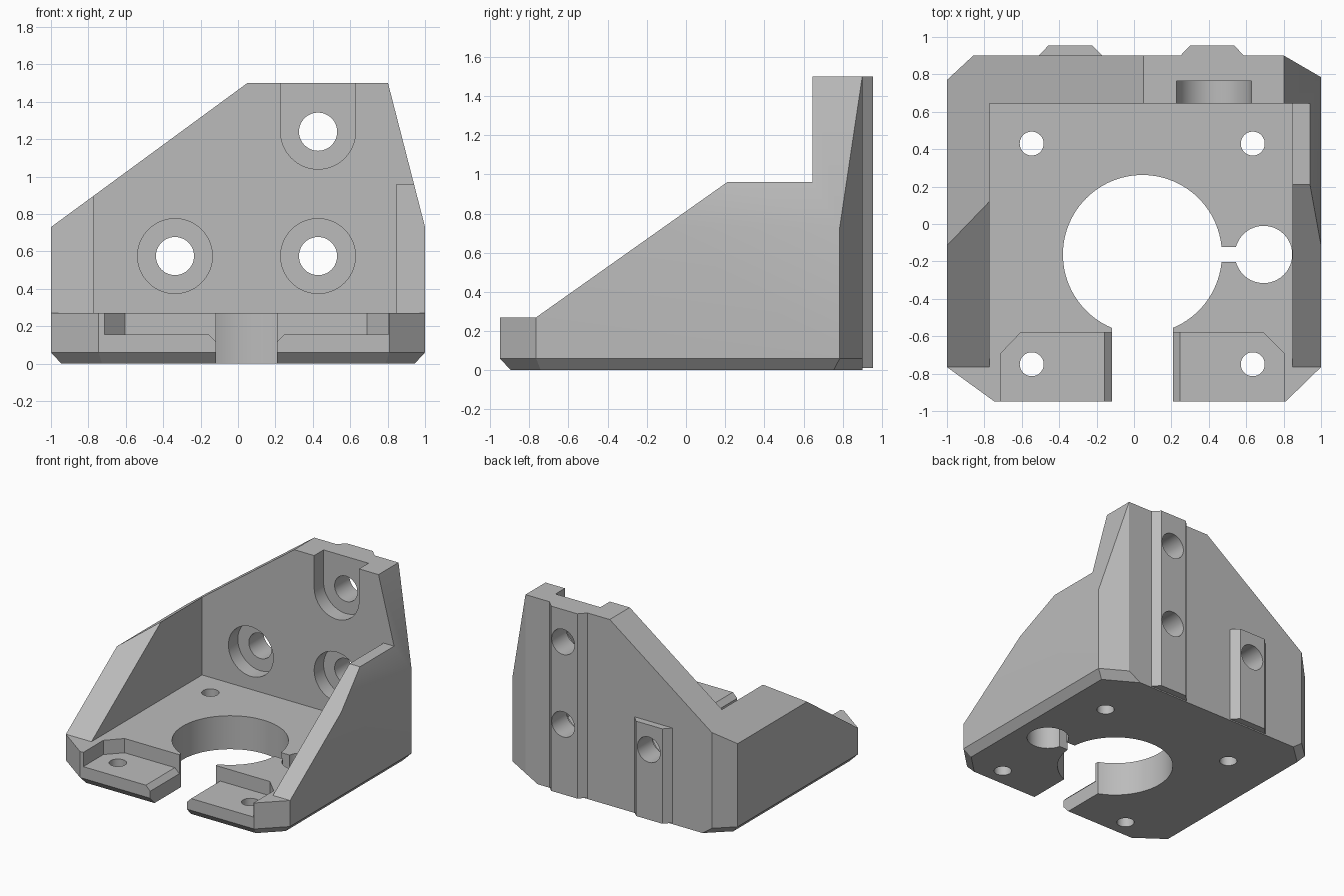
import bpy, bmesh, math
from mathutils import Vector

cube = bpy.data.objects.get("Cube")
if cube:
    bpy.data.objects.remove(cube, do_unlink=True)

grey = bpy.data.materials.new("plain grey")
grey.use_nodes = True
COLOUR = (0.5, 0.5, 0.5, 1)
grey.diffuse_color = COLOUR
grey.node_tree.nodes["Principled BSDF"].inputs["Base Color"].default_value = COLOUR

PLACE = {"x": lambda a, b, h: (h, a, b),
         "y": lambda a, b, h: (a, h, b),
         "z": lambda a, b, h: (a, b, h)}


def prism(name, outline, axis, low, high):
    """Extrude a flat outline along an axis."""
    bm = bmesh.new()
    face = bm.faces.new([bm.verts.new(PLACE[axis](a, b, low)) for a, b in outline])
    top = bmesh.ops.extrude_face_region(bm, geom=[face])["geom"]
    shift = Vector(PLACE[axis](0, 0, high - low))
    bmesh.ops.translate(bm, vec=shift, verts=[v for v in top if isinstance(v, bmesh.types.BMVert)])
    bmesh.ops.recalc_face_normals(bm, faces=bm.faces)
    mesh = bpy.data.meshes.new(name)
    bm.to_mesh(mesh)
    bm.free()
    mesh.materials.append(grey)
    obj = bpy.data.objects.new(name, mesh)
    bpy.context.collection.objects.link(obj)
    return obj


def circle(cx, cy, r, n=72):
    return [(cx + r * math.cos(math.tau * i / n), cy + r * math.sin(math.tau * i / n)) for i in range(n)]


def rect(x0, y0, x1, y1):
    return [(x0, y0), (x1, y0), (x1, y1), (x0, y1)]


def combine(target, tool, operation):
    """Apply one boolean and discard its tool."""
    tool.hide_render = True
    mod = target.modifiers.new(tool.name, "BOOLEAN")
    mod.operation, mod.solver, mod.object = operation, "EXACT", tool
    bpy.context.view_layer.objects.active = target
    bpy.ops.object.modifier_apply(modifier=mod.name)
    bpy.data.objects.remove(tool, do_unlink=True)


def cut(name, outline, axis, low, high):
    combine(bracket, prism(name, outline, axis, low, high), "DIFFERENCE")


# Body: side profile across the full width
bracket = prism("motor_bracket", [(-0.95, 0), (-0.95, 0.27), (-0.765, 0.27), (0.21, 0.96), (0.645, 0.96),
                                  (0.645, 1.5), (0.9, 1.5), (0.9, 0)], "x", -1, 1)

# Trim planes: (point, outward normal)
corners = [((-1, -0.765, 0), (-0.185, -0.255, 0)), ((1, -0.765, 0), (0.19, -0.195, 0)),
           ((-1, 0.77, 0), (-0.13, 0.14, 0)), ((1, 0.785, 0), (0.115, 0.198, 0))]
sides = [((-1, 0, 0), (-1, 0, 0)), ((1, 0, 0), (1, 0, 0)), ((0, -0.95, 0), (0, -1, 0))]
slopes = [((-1, 0, 0.73), (-0.77, 0, 1.05)), ((1, 0, 0.73), (0.77, 0, 0.198))]
bottom_edges = []
for point, normal in corners + sides:
    flat = Vector(normal).normalized()
    bottom_edges.append((Vector(point) + Vector((0, 0, 0.06)), flat - Vector((0, 0, 0.92))))

bm = bmesh.new()
bm.from_mesh(bracket.data)
for point, normal in corners + slopes + bottom_edges:
    result = bmesh.ops.bisect_plane(bm, geom=bm.verts[:] + bm.edges[:] + bm.faces[:], dist=1e-5,
                                    plane_co=point, plane_no=Vector(normal).normalized(), clear_outer=True)
    rim = [e for e in result["geom_cut"] if isinstance(e, bmesh.types.BMEdge) and e.is_boundary]
    bmesh.ops.edgenet_fill(bm, edges=rim)
bmesh.ops.recalc_face_normals(bm, faces=bm.faces)
bm.to_mesh(bracket.data)
bm.free()

# Locating ribs on the back
for name, x, top in (("long_rib", 0.418, 1.5), ("short_rib", -0.34, 0.775)):
    outline = [(x - 0.17, 0.9), (x - 0.17, 0.85), (x + 0.17, 0.85), (x + 0.17, 0.9),
               (x + 0.117, 0.955), (x - 0.117, 0.955)]
    combine(bracket, prism(name, outline, "z", 0.01, top), "UNION")

# Space between the walls
cut("cavity", rect(-0.772, -1.5, 0.847, 0.645), "z", 0.27, 2)

# Motor opening, front gap, side hole with its link
cut("motor_opening", circle(0.045, -0.163, 0.425, 96), "z", -1, 0.6)
cut("front_gap", rect(-0.118, -1.5, 0.208, -0.3), "z", -1, 0.6)
cut("side_hole", circle(0.693, -0.163, 0.153), "z", -1, 0.6)
cut("link_gap", rect(0.4, -0.203, 0.6, -0.123), "z", -1, 0.6)

# Front screw pockets with a bevel towards the gap
cut("left_pocket", [(0.805, -1.2), (0.805, -0.695), (0.69, -0.58), (0.1, -0.58), (0.1, -1.2)], "z", 0.155, 0.5)
cut("right_pocket", [(-0.715, -1.2), (-0.715, -0.695), (-0.605, -0.58), (0, -0.58), (0, -1.2)], "z", 0.155, 0.5)
cut("left_bevel", [(0.248, 0.156), (0.15, 0.058), (0.15, 0.156)], "y", -1.2, -0.58)
cut("right_bevel", [(-0.158, 0.156), (-0.06, 0.058), (-0.06, 0.156)], "y", -1.2, -0.58)

# Base screw holes
for x in (-0.547, 0.635):
    for y in (-0.75, 0.43):
        cut("base_screw_hole", circle(x, y, 0.064, 48), "z", -1, 0.6)

# Wall screw holes with counterbores
for x, z in ((-0.337, 0.575), (0.428, 0.575), (0.428, 1.24)):
    cut("counterbore", circle(x, z, 0.2), "y", 0.5, 0.765)
    cut("wall_screw_hole", circle(x, z, 0.102, 48), "y", 0.5, 1.5)
cut("counterbore_slot", rect(0.228, 1.24, 0.628, 2), "y", 0.5, 0.765)

# Smooth bores, sharp edges
bpy.ops.object.select_all(action="DESELECT")
bracket.select_set(True)
bpy.context.view_layer.objects.active = bracket
bpy.ops.object.shade_smooth_by_angle(angle=math.radians(20))
